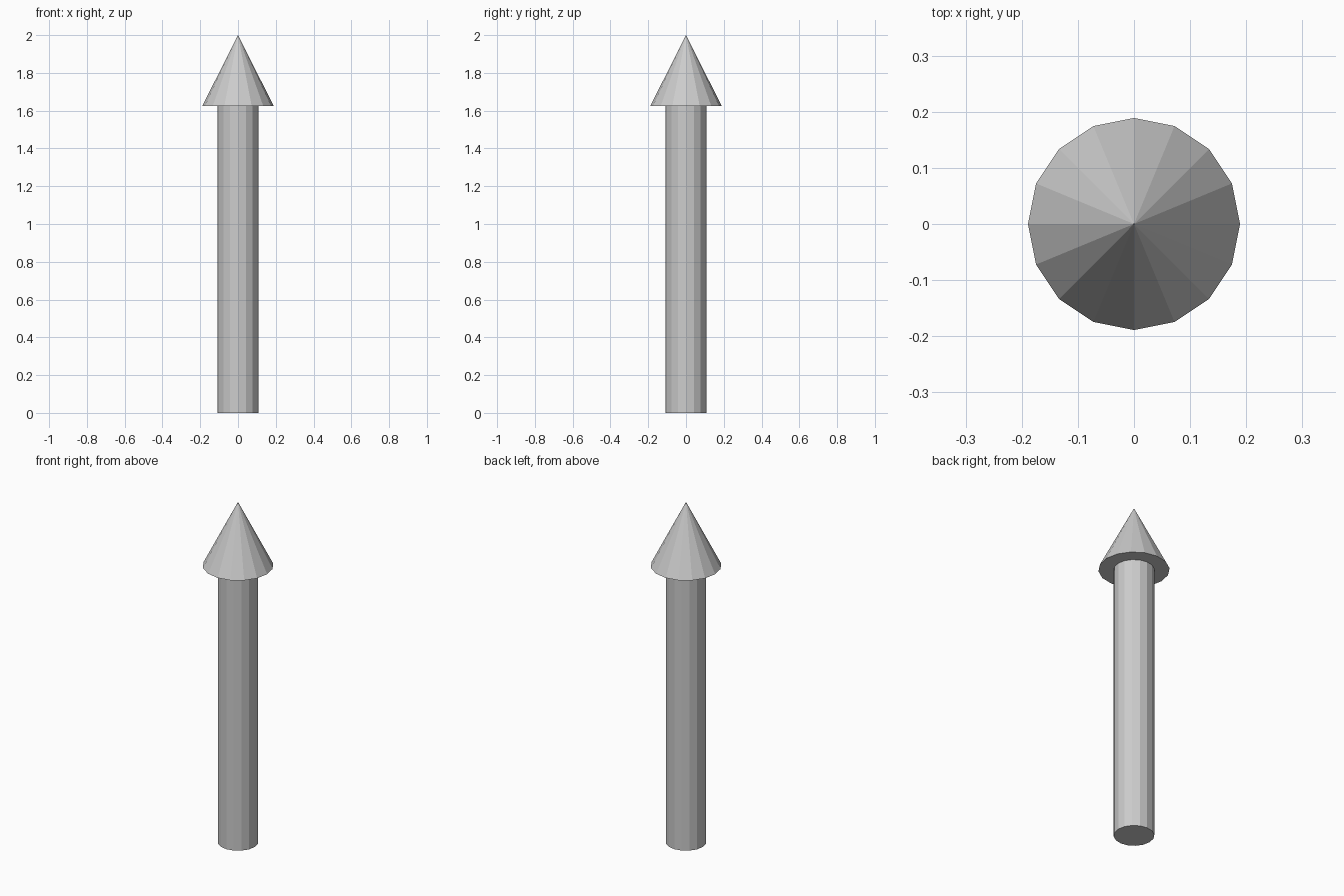
import bpy

if "Cube" in bpy.data.objects:
    bpy.data.objects.remove(bpy.data.objects["Cube"])

SIDES = 16
HEIGHT = 2.0
HEAD_BASE = 1.625


def tapered(name, r_bottom, r_top, z0, z1):
    """Flat-shaded, capped cone or cylinder standing between two heights."""
    bpy.ops.mesh.primitive_cone_add(
        vertices=SIDES, radius1=r_bottom, radius2=r_top,
        depth=z1 - z0, location=(0, 0, (z0 + z1) / 2))
    obj = bpy.context.object
    obj.name = obj.data.name = name
    return obj


# Straight shaft from the ground up to the underside of the head
tapered("arrow_shaft", 0.108, 0.108, 0.0, HEAD_BASE)

# Pointed head, wider than the shaft
tapered("arrow_head", 0.189, 0.0, HEAD_BASE, HEIGHT)
